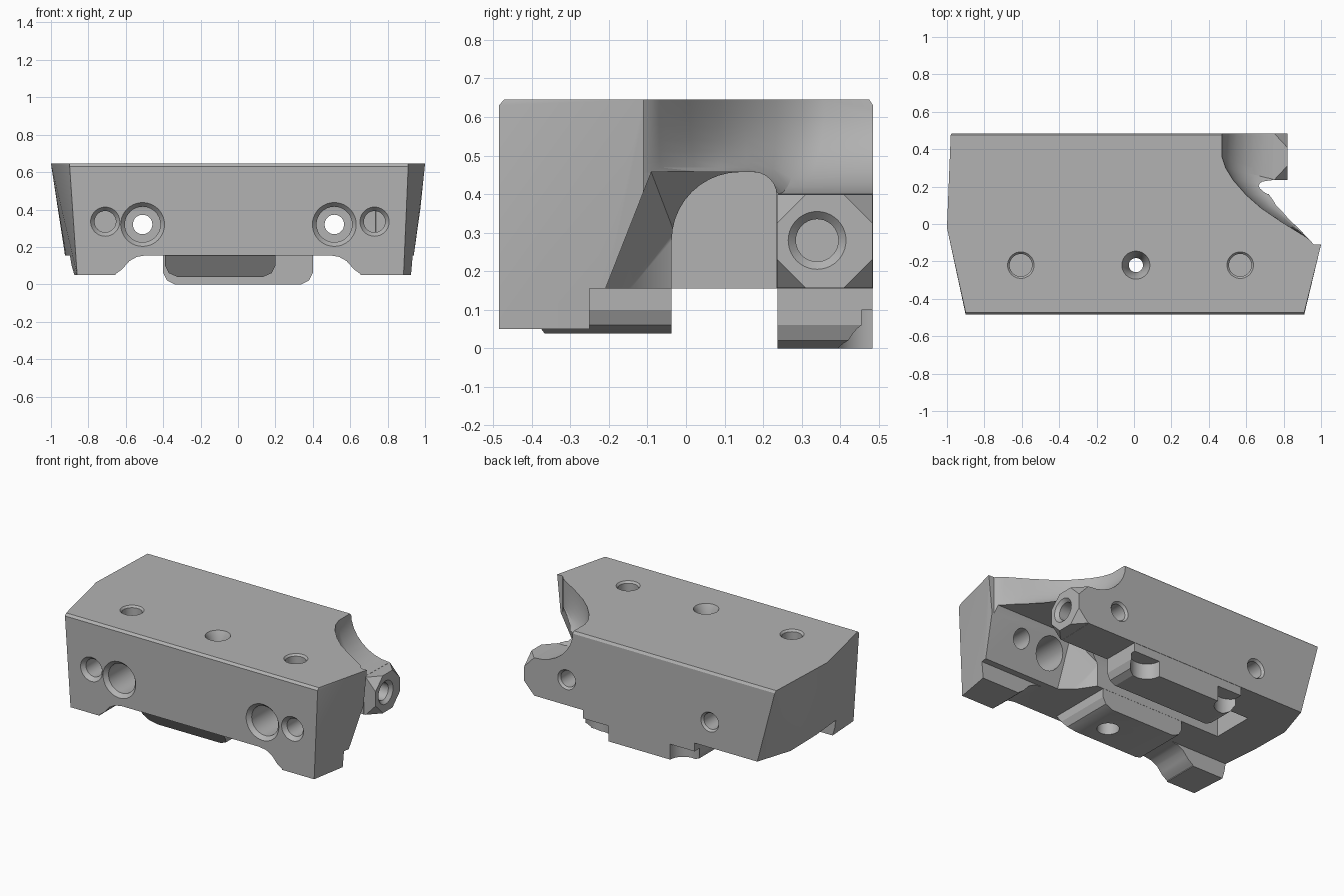
import bpy, bmesh, math
from mathutils import Vector, Matrix

if "Cube" in bpy.data.objects:
    bpy.data.objects.remove(bpy.data.objects["Cube"])

steel = bpy.data.materials.new("grey steel")
steel.use_nodes = True
GREY = (0.45, 0.45, 0.45, 1)
steel.diffuse_color = GREY
steel.node_tree.nodes["Principled BSDF"].inputs["Base Color"].default_value = GREY


def make(name, bm):
    bmesh.ops.recalc_face_normals(bm, faces=bm.faces)
    me = bpy.data.meshes.new(name)
    bm.to_mesh(me)
    bm.free()
    me.materials.append(steel)
    ob = bpy.data.objects.new(name, me)
    bpy.context.collection.objects.link(ob)
    return ob


def hull(name, pts):
    bm = bmesh.new()
    for p in pts:
        bm.verts.new(p)
    res = bmesh.ops.convex_hull(bm, input=bm.verts)
    junk = {v for v in res["geom_interior"] + res["geom_unused"] if isinstance(v, bmesh.types.BMVert)}
    bmesh.ops.delete(bm, geom=list(junk), context="VERTS")
    bmesh.ops.dissolve_limit(bm, angle_limit=0.005, verts=bm.verts, edges=bm.edges)
    return make(name, bm)


def loft(name, rings):
    """Closed solid through rings of equal length."""
    bm = bmesh.new()
    vs = [[bm.verts.new(p) for p in r] for r in rings]
    n = len(vs[0])
    for a, b in zip(vs, vs[1:]):
        for i in range(n):
            j = (i + 1) % n
            bm.faces.new((a[i], a[j], b[j], b[i]))
    bm.faces.new(vs[0])
    bm.faces.new(vs[-1])
    bmesh.ops.triangulate(bm, faces=bm.faces)
    return make(name, bm)


def box(name, lo, hi):
    return hull(name, [(x, y, z) for x in (lo[0], hi[0]) for y in (lo[1], hi[1]) for z in (lo[2], hi[2])])


def prism_x(name, prof, x0, x1):
    return loft(name, [[(x, y, z) for y, z in prof] for x in (x0, x1)])


def prism_y(name, prof, y0, y1):
    return loft(name, [[(x, y, z) for x, z in prof] for y in (y0, y1)])


def bore(at, axis, steps, n=40):
    """Turned cutter going inward from a surface: steps are (depth, radius)."""
    q = Vector(axis).to_track_quat("Z", "Y").to_matrix()
    ring = [2 * math.pi * i / n for i in range(n)]
    return loft("bore", [[Vector(at) + q @ Vector((r * math.cos(a), r * math.sin(a), d)) for a in ring]
                         for d, r in steps])


def combine(target, tool, op="DIFFERENCE"):
    mod = target.modifiers.new("bool", "BOOLEAN")
    mod.operation, mod.object, mod.solver = op, tool, "EXACT"
    dg = bpy.context.evaluated_depsgraph_get()
    me = bpy.data.meshes.new_from_object(target.evaluated_get(dg))
    target.modifiers.clear()
    target.data = me
    bpy.data.objects.remove(tool)


# Tapered outer block with chamfered long top edges
TOP, LOW, BASE = 0.645, 0.155, 0.05
body = hull("clamp_body", [
    (-0.9, -0.472, TOP), (0.91, -0.472, TOP), (-0.9, -0.485, TOP - 0.015), (0.91, -0.485, TOP - 0.015),
    (-0.86, -0.485, BASE), (0.885, -0.485, BASE), (-0.875, -0.25, BASE), (0.925, -0.25, BASE),
    (-1, -0.02, TOP), (1, -0.11, TOP), (-0.92, -0.02, LOW), (0.95, -0.1, LOW),
    (-0.98, 0.475, TOP), (1, 0.475, TOP), (-0.975, 0.485, TOP - 0.015), (1, 0.485, TOP - 0.015),
    (-0.85, 0.485, LOW), (0.95, 0.485, LOW), (-0.925, 0.25, LOW)])

# Underside clearance behind the front legs, and the arch between the legs
combine(body, box("under_cut", (-2, -0.25, -1), (2, 2, LOW)))
half = [(0.66, -0.2), (0.655, 0.055), (0.62, 0.08), (0.58, 0.125), (0.54, 0.147), (0.49, LOW)]
combine(body, prism_y("arch_cut", half + [(-x, z) for x, z in reversed(half)], -1, 1))

# Long channel with rounded roof
prof = [(-0.037, -0.2)]
prof += [(0.14 - 0.177 * math.cos(a), 0.28 + 0.177 * math.sin(a))
         for a in (math.pi / 2 * i / 10 for i in range(11))]
prof += [(0.175 + 0.06 * math.sin(a), 0.397 + 0.06 * math.cos(a))
         for a in (math.pi / 2 * i / 6 for i in range(7))]
prof += [(0.235, -0.2)]
combine(body, prism_x("channel_cut", prof, -0.66, 1.5))

# Sloping inner face of the front wall at the open end
slope = [(-0.272, -0.01), (-0.25, BASE), (-0.09, 0.457), (0.18, 0.457), (0.1, -0.01)]
combine(body, hull("slope_cut", [(x, y, z) for x in (0.4, 1.5) for y, z in slope]
                   + [(0.24, -0.03, 0.0), (0.24, -0.03, 0.3), (0.24, 0.1, 0.0), (0.24, 0.1, 0.3)]))

# Concave scoop at the open end: upper edge, lower edge, lower height
edge = [((0.47, 0.6), (0.75, 0.6), 0.4), ((0.47, 0.36), (0.74, 0.27), 0.4),
        ((0.49, 0.3), (0.74, 0.24), 0.4), ((0.53, 0.235), (0.72, 0.215), 0.43),
        ((0.6, 0.155), (0.735, 0.16), 0.455), ((0.68, 0.085), (0.77, 0.1), 0.455),
        ((0.79, 0.01), (0.83, 0.03), 0.455), ((0.92, -0.07), (0.92, -0.065), 0.455),
        ((0.945, -0.09), (0.945, -0.09), 0.455), ((0.96, -0.11), (0.96, -0.11), 0.455),
        ((1.4, -0.11), (1.4, -0.11), 0.455), ((1.4, 0.6), (1.4, 0.6), 0.4)]
rings = [[(b[0], b[1], -0.2) for a, b, z in edge]]
for i in range(9):
    t = math.pi / 2 * i / 8
    f, h = math.sin(t), 1 - math.cos(t)
    rings.append([(b[0] + (a[0] - b[0]) * f, b[1] + (a[1] - b[1]) * f, z + (TOP - z) * h) for a, b, z in edge])
rings.append([(a[0], a[1], 0.8) for a, b, z in edge])
combine(body, loft("scoop_cut", rings))

# Faceted boss on the back wall
c, y0, y1, z0, z1 = 0.075, 0.236, 0.484, 0.156, 0.399
octa = [(y0 + c, z0), (y1 - c, z0), (y1, z0 + c), (y1, z1 - c), (y1 - c, z1), (y0 + c, z1), (y0, z1 - c), (y0, z0 + c)]
combine(body, hull("boss", [(x, y, z) for x in (0.6, 0.75) for y in (y0, y1) for z in (z0, z1)]
                   + [(0.82, y, z) for y, z in octa]), "UNION")

# Back foot with two scooped corners
foot = [(-0.4, 0.25), (-0.4, 0.06), (-0.38, 0.02), (-0.34, 0), (0.34, 0), (0.38, 0.02), (0.4, 0.06), (0.4, 0.25)]
foot_ob = prism_y("back_foot", foot, 0.237, 0.483)
for x in (-0.32, 0.31):
    combine(foot_ob, bore((x, 0.485, -0.1), (0, 0, 1), [(0, 0.095), (0.2, 0.095)]))
combine(body, foot_ob, "UNION")

# Sloped pad under the middle of the front wall
pad = [(-0.39, 0.2), (-0.39, 0.1), (-0.37, 0.06), (-0.32, 0.038), (0.13, 0.038), (0.18, 0.06), (0.2, 0.1), (0.2, 0.2)]
pad_ob = prism_y("front_pad", pad, -0.46, -0.038)
combine(pad_ob, prism_x("pad_slope", [(-0.6, 0.18), (-0.475, 0.18), (-0.36, 0.03), (-0.36, -0.2), (-0.6, -0.2)], -1, 1))
combine(body, pad_ob, "UNION")

# Front bores, running on through the back wall
for x in (-0.51, 0.515):
    combine(body, bore((x, -0.485, 0.32), (0, 1, 0), [(-0.02, 0.135), (0.025, 0.095), (0.55, 0.095)]))
    combine(body, bore((x, 0, 0.32), (0, 1, 0), [(0, 0.052), (0.47, 0.052), (0.5, 0.075)]))
for x in (-0.71, 0.73):
    combine(body, bore((x, -0.485, 0.335), (0, 1, 0), [(-0.02, 0.095), (0.025, 0.057), (0.42, 0.057)]))

# Top bores, the middle one going through
for x in (-0.605, 0.568):
    combine(body, bore((x, -0.22, TOP), (0, 0, -1), [(-0.01, 0.08), (0.012, 0.06), (0.2, 0.06)]))
combine(body, bore((0.01, -0.22, TOP), (0, 0, -1), [(-0.01, 0.08), (0.03, 0.06), (0.12, 0.038), (0.8, 0.038)]))
combine(body, bore((0.01, -0.22, 0), (0, 0, 1), [(0, 0.065), (0.12, 0.065)]))

# Threaded seat in the end of the boss
combine(body, bore((0.82, 0.34, 0.28), (-1, 0, 0), [(-0.01, 0.085), (0.02, 0.055), (0.25, 0.055)]))

bpy.ops.object.select_all(action="DESELECT")
body.select_set(True)
bpy.context.view_layer.objects.active = body
bpy.ops.object.shade_smooth_by_angle(angle=math.radians(25))
